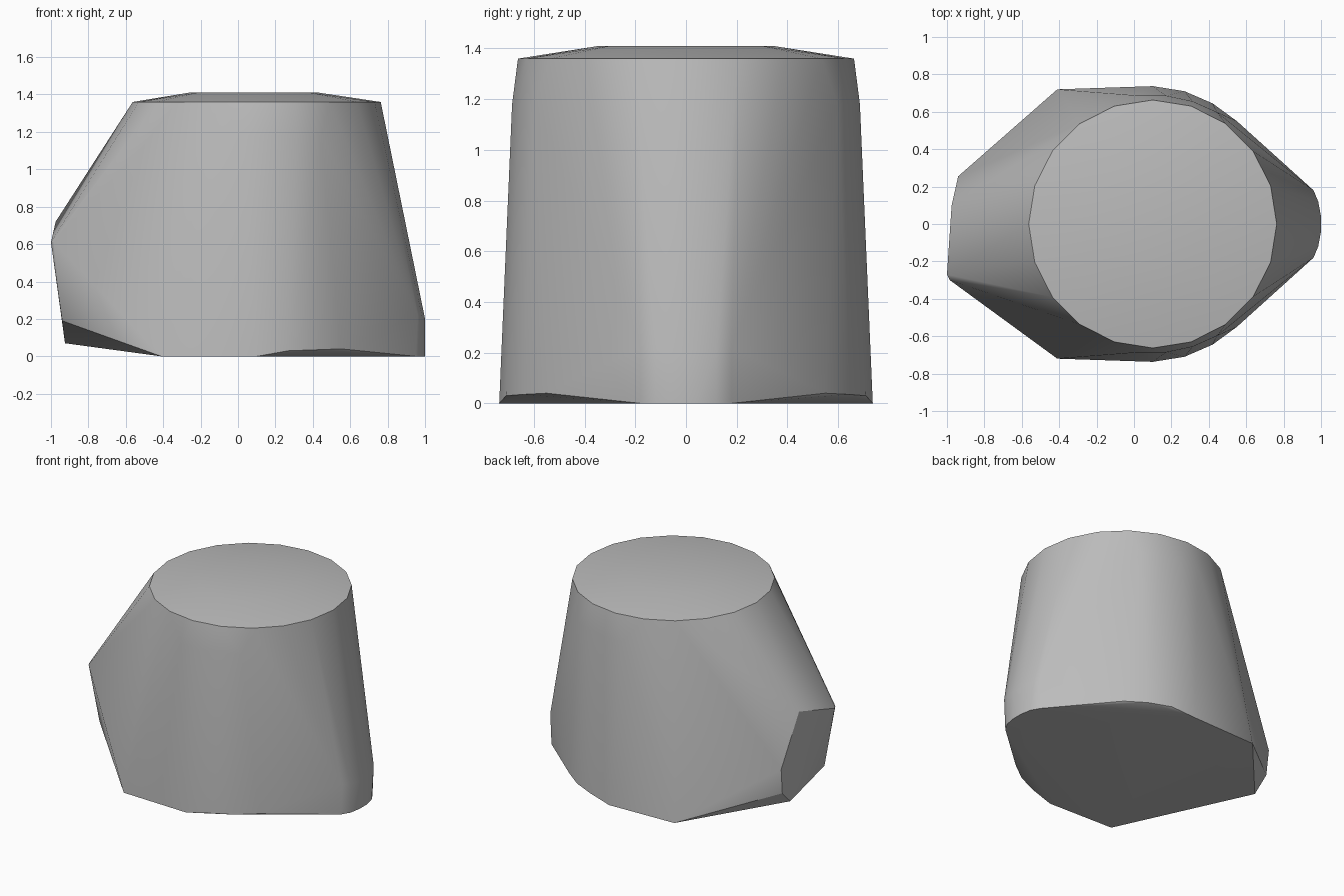
import bpy, bmesh
from math import cos, sin, radians

cube = bpy.data.objects.get("Cube")
if cube:
    bpy.data.objects.remove(cube, do_unlink=True)

grey = bpy.data.materials.new("plain grey")
grey.use_nodes = True
colour = (0.5, 0.5, 0.5, 1)
grey.diffuse_color = colour
grey.node_tree.nodes["Principled BSDF"].inputs["Base Color"].default_value = colour


def arc(radius, z, angles, cx=0.1):
    return [(cx + radius * cos(radians(a)), radius * sin(radians(a)), z) for a in angles]


def both_sides(points):
    return [(x, s * y, z) for x, y, z in points for s in (-1, 1)]


# Round top with a shallow crown
points = arc(0.663, 1.36, range(0, 360, 18))
points += arc(0.345, 1.41, range(0, 360, 30), 0.085)

# Slight shoulder below the rim
points += both_sides(arc(0.69, 1.18, range(60, 100, 12)))

# Base outline with lifted flanks and rounded nose
points += both_sides([
    (-0.41, 0.72, 0), (0.1, 0.737, 0), (0.27, 0.71, 0.03),
    (0.42, 0.645, 0.035), (0.55, 0.55, 0.04), (0.95, 0.18, 0),
    (0.96, 0.18, 0.22), (0.985, 0.12, 0.21), (0.985, 0.12, 0),
    (1, 0.04, 0.2), (1, 0.04, 0),
])

# Tilted, lopsided flat end
points += [
    (-1, -0.27, 0.61), (-0.985, -0.3, 0.61), (-0.975, 0.1, 0.72),
    (-0.94, 0.255, 0.35), (-0.935, 0.235, 0.17),
    (-0.925, 0.13, 0.07), (-0.94, -0.24, 0.19),
]

# Wrap everything in one taut shell
bm = bmesh.new()
for p in points:
    bm.verts.new(p)
hull = bmesh.ops.convex_hull(bm, input=bm.verts[:])
loose = {g for g in hull["geom_interior"] + hull["geom_unused"] if isinstance(g, bmesh.types.BMVert)}
bmesh.ops.delete(bm, geom=list(loose), context="VERTS")
bmesh.ops.dissolve_limit(bm, angle_limit=radians(1), verts=bm.verts[:], edges=bm.edges[:])
bmesh.ops.recalc_face_normals(bm, faces=bm.faces[:])

mesh = bpy.data.meshes.new("tapered_shell")
bm.to_mesh(mesh)
bm.free()
mesh.materials.append(grey)
shell = bpy.data.objects.new("tapered_shell", mesh)
bpy.context.collection.objects.link(shell)

bpy.ops.object.select_all(action="DESELECT")
shell.select_set(True)
bpy.context.view_layer.objects.active = shell
bpy.ops.object.shade_smooth_by_angle(angle=radians(30))
